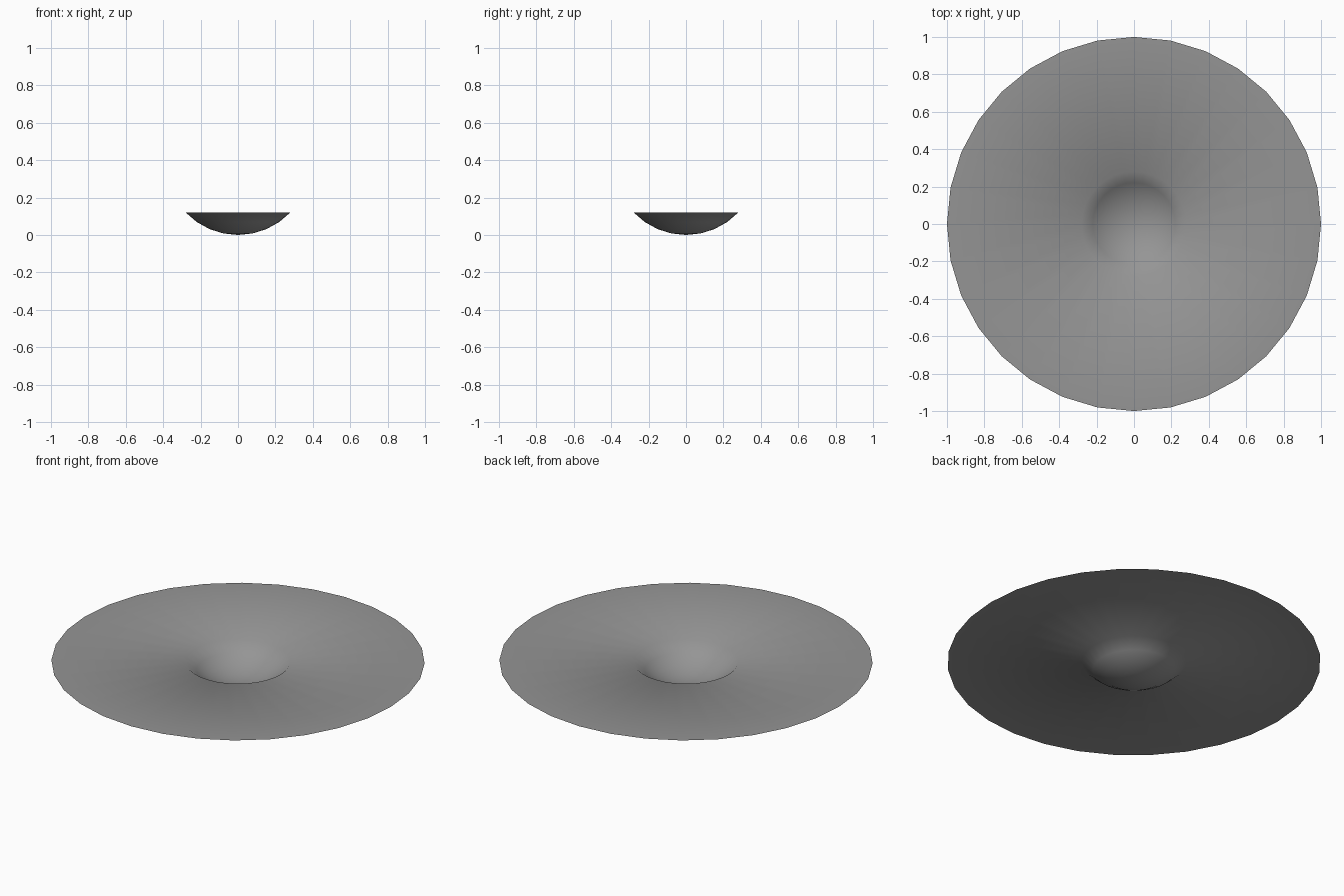
import bpy, bmesh, math

if "Cube" in bpy.data.objects:
    bpy.data.objects.remove(bpy.data.objects["Cube"])

SIDES = 32
RIM_Z = 0.12          # height of the flat brim
BOWL_R = 0.28         # radius of the bowl opening
RINGS = 4             # rings from bowl bottom to opening

# Profile: spherical cap for the bowl, then one flat strip for the brim
sphere_r = (BOWL_R ** 2 + RIM_Z ** 2) / (2 * RIM_Z)
max_angle = math.asin(BOWL_R / sphere_r)
profile = []
for i in range(1, RINGS + 1):
    a = max_angle * i / RINGS
    profile.append((sphere_r * math.sin(a), sphere_r * (1 - math.cos(a))))
profile.append((1.0, RIM_Z))

bm = bmesh.new()


def ring(r, z):
    return [bm.verts.new((r * math.cos(2 * math.pi * k / SIDES),
                          r * math.sin(2 * math.pi * k / SIDES), z))
            for k in range(SIDES)]


# Revolve the profile around a single bottom point, faces pointing up
bottom = bm.verts.new((0, 0, 0))
rings = [ring(r, z) for r, z in profile]
for k in range(SIDES):
    n = (k + 1) % SIDES
    bm.faces.new((bottom, rings[0][k], rings[0][n]))
    for inner, outer in zip(rings, rings[1:]):
        bm.faces.new((inner[k], outer[k], outer[n], inner[n]))
for f in bm.faces:
    f.smooth = True

# Thin dish: wide flat brim with a bowl sunk in the middle
mesh = bpy.data.meshes.new("brimmed_dish")
bm.to_mesh(mesh)
bm.free()
dish = bpy.data.objects.new("brimmed_dish", mesh)
bpy.context.collection.objects.link(dish)

# Dark grey finish
grey = bpy.data.materials.new("dark_grey")
grey.diffuse_color = (0.3, 0.3, 0.3, 1)
grey.use_nodes = True
grey.node_tree.nodes["Principled BSDF"].inputs["Base Color"].default_value = grey.diffuse_color
mesh.materials.append(grey)
